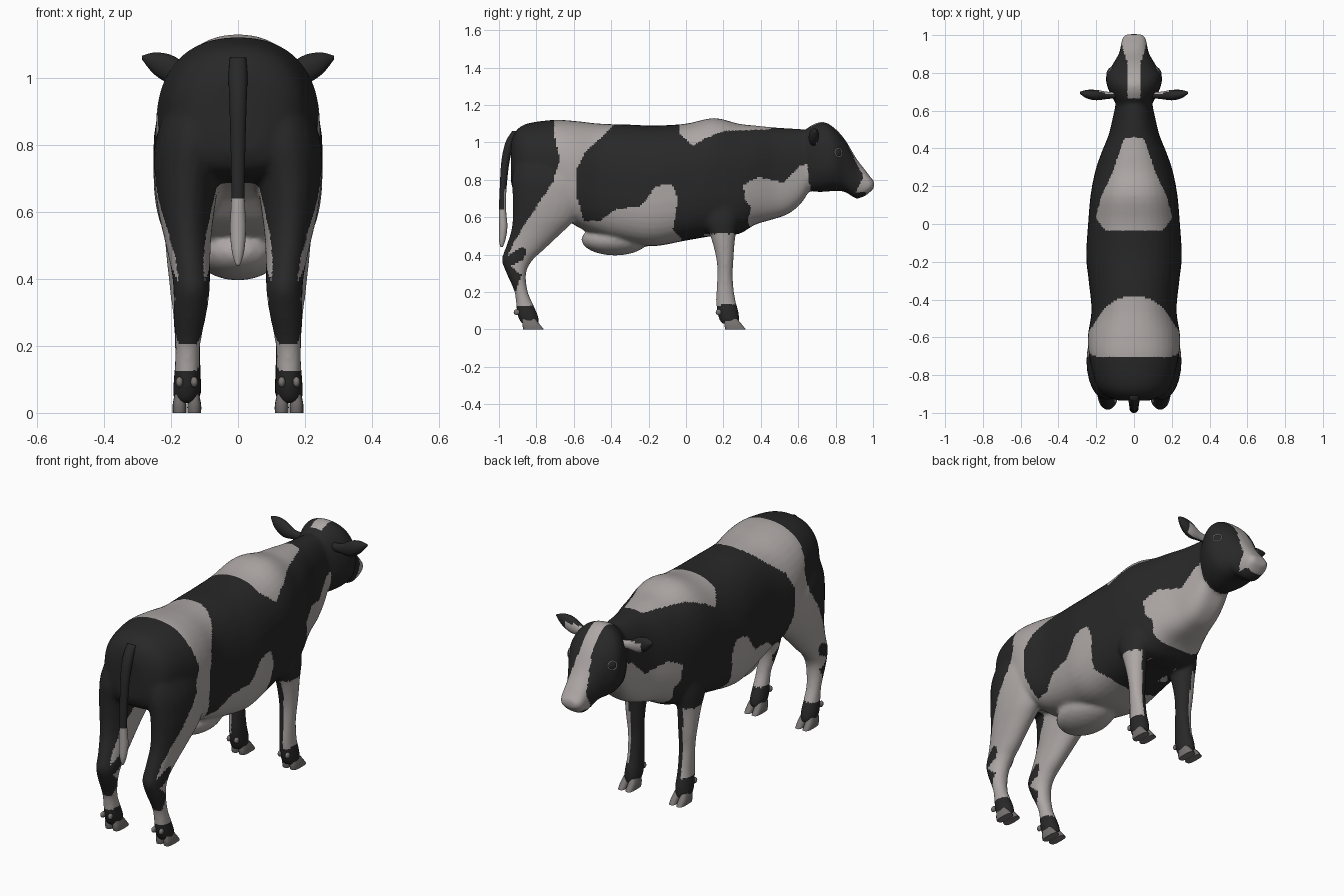
import bpy, bmesh, math
from mathutils import Vector
from mathutils.bvhtree import BVHTree

cube = bpy.data.objects.get("Cube")
if cube:
    bpy.data.objects.remove(cube, do_unlink=True)


def material(name, rgb):
    m = bpy.data.materials.new(name)
    m.use_nodes = True
    m.diffuse_color = (*rgb, 1)
    bsdf = next(n for n in m.node_tree.nodes if n.type == 'BSDF_PRINCIPLED')
    bsdf.inputs["Base Color"].default_value = (*rgb, 1)
    bsdf.inputs["Roughness"].default_value = 0.8
    return m


BLACK = material("black coat", (0.021, 0.021, 0.021))
WHITE = material("white coat", (0.42, 0.39, 0.38))
HOOF = material("grey hoof", (0.19, 0.175, 0.17))


def spline(rows, steps=4):
    """Catmull-Rom interpolation of section rows."""
    out = []
    for i in range(len(rows) - 1):
        p = [rows[max(0, min(len(rows) - 1, i + k))] for k in (-1, 0, 1, 2)]
        for s in range(steps):
            t = s / steps
            out.append([b + 0.5 * t * (c - a + t * (2 * a - 5 * b + 4 * c - d + t * (3 * (b - c) + d - a)))
                        for a, b, c, d in zip(*p)])
    return out + [list(rows[-1])]


def loft(bm, rows, axis, side=1, low=2.0, high=2.0, seg=16):
    """Rows are (position along axis, a min, a max, b min, b max)."""
    rings = []
    for t, a0, a1, b0, b1 in spline(rows):
        ring = []
        for k in range(seg):
            ang = 2 * math.pi * k / seg
            c, s = math.cos(ang), math.sin(ang)
            e = 2 / (high if s > 0 else low)
            a = (a0 + a1) / 2 + (a1 - a0) / 2 * math.copysign(abs(c) ** e, c)
            b = (b0 + b1) / 2 + (b1 - b0) / 2 * math.copysign(abs(s) ** e, s)
            x, y, z = {'x': (t, a, b), 'y': (a, t, b), 'z': (a, b, t)}[axis]
            ring.append(bm.verts.new((x * side, y, z)))
        rings.append(ring)
    for r, q in zip(rings, rings[1:]):
        for k in range(seg):
            j = (k + 1) % seg
            bm.faces.new((r[k], r[j], q[j], q[k]))
    bm.faces.new(rings[0])
    bm.faces.new(rings[-1])


def ball(bm, centre, size):
    res = bmesh.ops.create_icosphere(bm, subdivisions=3, radius=1)
    for v in res["verts"]:
        v.co = Vector(centre) + Vector(c * s for c, s in zip(v.co, size))


def finish(bm, name, *mats):
    bmesh.ops.recalc_face_normals(bm, faces=bm.faces[:])
    mesh = bpy.data.meshes.new(name)
    bm.to_mesh(mesh)
    bm.free()
    mesh.shade_smooth()
    for m in mats:
        mesh.materials.append(m)
    obj = bpy.data.objects.new(name, mesh)
    bpy.context.scene.collection.objects.link(obj)
    return obj


def inside(poly, y, z):
    hit = False
    for (y0, z0), (y1, z1) in zip(poly, poly[1:] + poly[:1]):
        if (z0 > z) != (z1 > z) and y < y0 + (z - z0) * (y1 - y0) / (z1 - z0):
            hit = not hit
    return hit


# Section rows: torso and head are (y, bottom, top, half width)
TORSO = [(-.935, .78, 1.0, .08), (-.91, .73, 1.06, .15), (-.85, .70, 1.10, .2), (-.71, .66, 1.12, .235),
         (-.6, .56, 1.115, .245), (-.46, .50, 1.10, .225), (-.3, .46, 1.095, .24), (-.17, .445, 1.09, .253),
         (0, .475, 1.10, .243), (.15, .50, 1.13, .23), (.28, .51, 1.10, .205), (.37, .56, 1.09, .175),
         (.47, .59, 1.08, .135), (.55, .62, 1.075, .115), (.62, .68, 1.07, .1), (.68, .78, 1.06, .09)]
HEAD = [(.62, .82, 1.04, .08), (.66, .745, 1.085, .11), (.73, .735, 1.11, .142), (.79, .74, 1.08, .147),
        (.85, .735, 1.015, .11), (.91, .70, .915, .077), (.96, .715, .85, .068), (.99, .74, .81, .058),
        (1.005, .755, .795, .04)]
# Legs are (z, inner x, outer x, back y, front y)
HIND_LEG = [(.97, .05, .19, -.89, -.62), (.82, .03, .245, -.93, -.53), (.7, .055, .25, -.927, -.53),
            (.6, .07, .238, -.927, -.58), (.52, .08, .22, -.937, -.66), (.43, .083, .2, -.967, -.755),
            (.37, .084, .193, -.985, -.82), (.3, .093, .192, -.96, -.855), (.2, .112, .188, -.917, -.845),
            (.12, .113, .19, -.908, -.81), (.07, .11, .194, -.9, -.79), (.03, .118, .19, -.88, -.785)]
FRONT_LEG = [(.78, .06, .19, .03, .33), (.6, .08, .222, .08, .29), (.5, .1, .217, .13, .265),
             (.37, .108, .204, .163, .254), (.27, .112, .192, .166, .25), (.16, .112, .188, .16, .264),
             (.1, .11, .192, .165, .28), (.06, .11, .194, .175, .285), (.03, .118, .19, .19, .285)]

# Body: overlapping lofts fused into one skin
bm = bmesh.new()
loft(bm, [(y, -w, w, b, t) for y, b, t, w in TORSO], 'y', low=3.1, high=2.25, seg=40)
loft(bm, [(y, -w, w, b, t) for y, b, t, w in HEAD], 'y', low=2.3, high=2.3, seg=32)
for side in (-1, 1):
    loft(bm, HIND_LEG, 'z', side, seg=24)
    loft(bm, FRONT_LEG, 'z', side, seg=24)
ball(bm, (0, -.38, .48), (.13, .18, .085))
body = finish(bm, "body", BLACK, WHITE)
bpy.context.view_layer.objects.active = body
remesh = body.modifiers.new("fuse", 'REMESH')
remesh.mode = 'VOXEL'
remesh.voxel_size = 0.01
soften = body.modifiers.new("soften", 'SMOOTH')
soften.iterations = 7
for mod in ("fuse", "soften"):
    bpy.ops.object.modifier_apply(modifier=mod)
body.data.shade_smooth()

# Coat patches outlined in side projection (y, z)
FLANK = [(-.71, 1.2), (-.7, 1.02), (-.675, .91), (-.71, .79), (-.81, .64), (-.9, .5), (-.97, .385),
         (-1, .3), (-1, .1), (-.7, .1), (-.7, .3), (0, .3), (-.03, .49), (-.07, .535), (-.043, .695),
         (-.075, .78), (-.165, .765), (-.2, .71), (-.245, .66), (-.38, .64), (-.46, .58), (-.545, .58),
         (-.58, .695), (-.59, .845), (-.54, .95), (-.46, 1.02), (-.39, 1.09), (-.37, 1.2)]
WITHERS = [(-.03, 1.2), (-.04, 1.05), (.04, .98), (.1, 1.02), (.2, 1.06), (.46, 1.07), (.46, 1.2)]
THROAT = [(.31, .775), (.39, .815), (.52, .785), (.605, .87), (.65, .885), (.665, .73), (.64, .5),
          (.36, .5), (.33, .58), (.35, .65), (.31, .7)]
HOCK = [(-1, .36), (-.88, .44), (-.85, .43), (-.87, .37), (-.94, .34), (-.88, .29), (-.91, .2), (-1, .27)]


def is_white(c, n):
    x, y, z = abs(c.x), c.y, c.z
    outward = n.x * math.copysign(1, c.x)
    if y > .665:                                    # muzzle and blaze
        muzzle = y > .91 + .5 * (z - .74) and (z > .735 or y > .96)
        blaze = x < .035 + max(0, y - .85) * .3 and n.z > .1
        return muzzle or blaze
    if z < .13:                                     # fetlocks
        return False
    if .1 < y < .32 and z < .51 and x > .08:        # front legs
        return outward > .05
    if y < -.8 and z > .24 and n.y < -.5:           # back of thighs
        return False
    if inside(HOCK, y, z):
        return False
    return any(inside(p, y, z) for p in (FLANK, WITHERS, THROAT))


for face in body.data.polygons:
    face.material_index = int(is_white(face.center, face.normal))

# Tail with a white tuft
bm = bmesh.new()
loft(bm, [(1.06, -.025, .025, -.93, -.88), (1.0, -.028, .028, -.965, -.915), (.9, -.025, .025, -.987, -.943),
          (.75, -.021, .021, -.996, -.96), (.64, -.02, .02, -1, -.962), (.55, -.024, .024, -1, -.955),
          (.48, -.018, .018, -1, -.965), (.44, -.006, .006, -.992, -.98)], 'z')
tail = finish(bm, "tail", BLACK, WHITE)
for face in tail.data.polygons:
    face.material_index = int(face.center.z < .64 or (face.center.z < .74 and face.normal.y > .3))

skin = BVHTree.FromPolygons([v.co for v in body.data.vertices], [p.vertices[:] for p in body.data.polygons])
for side, label in ((1, "left"), (-1, "right")):
    # Ears with pale inner faces
    bm = bmesh.new()
    loft(bm, [(.09, .665, .7, .985, 1.03), (.14, .662, .7, .985, 1.035), (.2, .655, .71, .982, 1.068),
              (.25, .665, .71, 1.01, 1.075), (.287, .69, .7, 1.055, 1.065)], 'x', side)
    ear = finish(bm, label + "_ear", BLACK, WHITE)
    for face in ear.data.polygons:
        c = face.center
        face.material_index = int(face.normal.y > .3 and abs(c.x) < .225 and c.z < 1.04)

    # Eyes: pale rim around a dark eyeball
    spot, normal, _, _ = skin.ray_cast(Vector((side, .815, .945)), Vector((-side, 0, 0)))
    turn = normal.to_track_quat('Z', 'Y').to_euler()
    bpy.ops.mesh.primitive_torus_add(major_radius=.022, minor_radius=.003, major_segments=20, minor_segments=6,
                                     location=spot, rotation=turn)
    rim = bpy.context.object
    rim.name = label + "_eye_rim"
    rim.data.materials.append(WHITE)
    bm = bmesh.new()
    ball(bm, (0, 0, 0), (.02, .02, .007))
    eye = finish(bm, label + "_eye", BLACK)
    eye.location, eye.rotation_euler = spot, turn

    # Cloven hooves and dewclaws
    for leg, back in (("hind", -.87), ("front", .21)):
        bm = bmesh.new()
        for inner, outer in ((.11, .151), (.154, .195)):
            loft(bm, [(0, inner, outer, back, back + .11), (.025, inner, outer, back - .005, back + .09),
                      (.055, inner + .006, outer - .006, back - .005, back + .065)], 'z', side, 3, 3)
            ball(bm, (side * (inner + outer) / 2, back - .035, .092), (.011, .016, .016))
        hoof = finish(bm, label + "_" + leg + "_hoof", HOOF)
        bpy.ops.object.select_all(action='DESELECT')
        hoof.select_set(True)
        bpy.context.view_layer.objects.active = hoof
        bpy.ops.object.shade_smooth_by_angle(angle=math.radians(50))
